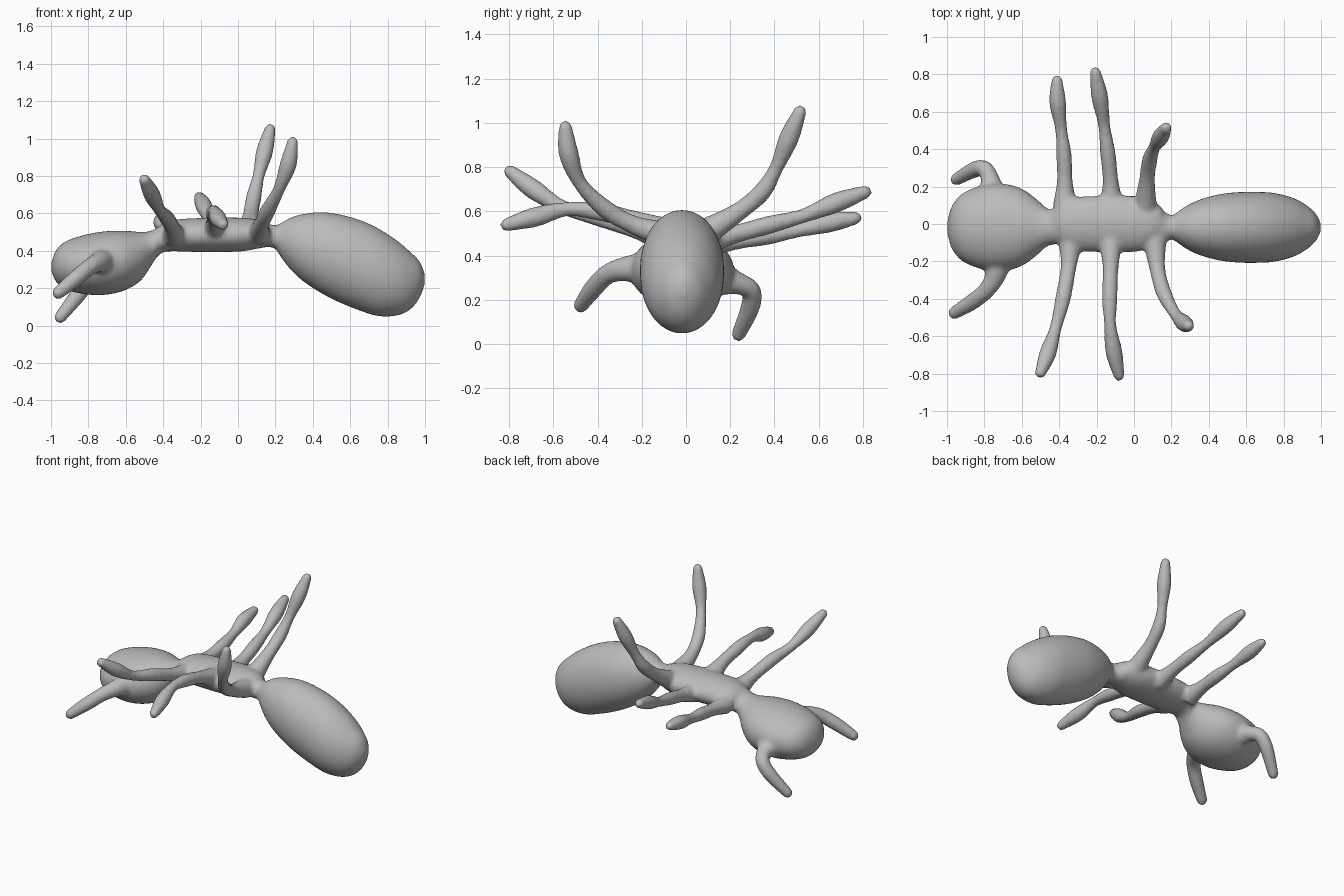
import bpy, bmesh, math
from mathutils import Vector

bm = bmesh.new()


def spline(rows, steps):
    """Catmull-Rom through rows of numbers."""
    out = []
    for i in range(len(rows) - 1):
        a, b, c, d = (rows[max(i - 1, 0)], rows[i], rows[i + 1], rows[min(i + 2, len(rows) - 1)])
        for s in range(steps):
            t = s / steps
            out.append([0.5 * (2 * q + (r - p) * t + (2 * p - 5 * q + 4 * r - u) * t * t
                               + (3 * q - p - 3 * r + u) * t ** 3)
                        for p, q, r, u in zip(a, b, c, d)])
    return out + [list(rows[-1])]


def skin(rings):
    """Join equal rings of points into a closed tube."""
    rings = [[bm.verts.new(p) for p in ring] for ring in rings]
    n = len(rings[0])
    faces = [bm.faces.new((a[i], a[(i + 1) % n], b[(i + 1) % n], b[i]))
             for a, b in zip(rings, rings[1:]) for i in range(n)]
    faces += [bm.faces.new(rings[0][::-1]), bm.faces.new(rings[-1])]
    bmesh.ops.recalc_face_normals(bm, faces=faces)


def limb(points, radii):
    """Tapered tube from root to a rounded tip."""
    path = spline([(*p, r) for p, r in zip(points, radii)], 6)
    pos = [Vector(p[:3]) for p in path]
    rad = [p[3] for p in path]
    end = (pos[-1] - pos[-2]).normalized()
    base, r0 = pos[-1].copy(), rad[-1]
    for k in range(1, 5):
        a = k * math.pi / 2 / 4.3
        pos.append(base + end * r0 * math.sin(a))
        rad.append(r0 * math.cos(a))
    rings, side = [], Vector((1, 0, 0.3))
    for i, p in enumerate(pos):
        t = (pos[min(i + 1, len(pos) - 1)] - pos[max(i - 1, 0)]).normalized()
        side = (side - t * side.dot(t)).normalized()
        up = t.cross(side)
        rings.append([p + (side * math.cos(a) + up * math.sin(a)) * rad[i]
                      for a in (j * math.tau / 14 for j in range(14))])
    skin(rings)


# Head, thorax and abdomen: x, top z, bottom z, half width
stations = [
    (-0.998, 0.335, 0.29, 0.03), (-0.98, 0.39, 0.245, 0.10), (-0.95, 0.43, 0.21, 0.15),
    (-0.9, 0.46, 0.185, 0.192), (-0.8, 0.49, 0.165, 0.228), (-0.7, 0.505, 0.165, 0.234),
    (-0.6, 0.507, 0.19, 0.207), (-0.52, 0.50, 0.24, 0.15), (-0.47, 0.505, 0.31, 0.105),
    (-0.43, 0.525, 0.37, 0.095), (-0.39, 0.55, 0.395, 0.12), (-0.33, 0.567, 0.397, 0.142),
    (-0.2, 0.575, 0.393, 0.15), (0, 0.577, 0.395, 0.15), (0.1, 0.567, 0.41, 0.122),
    (0.16, 0.545, 0.42, 0.085), (0.2, 0.537, 0.41, 0.065), (0.23, 0.548, 0.365, 0.08),
    (0.28, 0.577, 0.30, 0.115), (0.35, 0.597, 0.235, 0.148), (0.45, 0.607, 0.17, 0.176),
    (0.55, 0.593, 0.12, 0.188), (0.65, 0.565, 0.08, 0.19), (0.75, 0.52, 0.05, 0.184),
    (0.85, 0.455, 0.053, 0.158), (0.92, 0.395, 0.085, 0.12), (0.97, 0.345, 0.145, 0.076),
    (0.998, 0.28, 0.22, 0.025)]
body = []
for x, top, low, w in spline(stations, 3):
    yc = 0.0 if -0.42 < x < 0.15 else -0.018
    body.append([(x, yc + w * math.cos(a), (top + low) / 2 + (top - low) / 2 * math.sin(a))
                 for a in (j * math.tau / 40 for j in range(40))])
skin(body)

# Six legs, root to tip
leg_radii = (0.065, 0.043, 0.042, 0.033, 0.046, 0.031)
legs = [
    [(-0.34, -0.1, 0.48), (-0.35, -0.23, 0.52), (-0.38, -0.4, 0.575),
     (-0.42, -0.56, 0.62), (-0.46, -0.69, 0.70), (-0.50, -0.795, 0.78)],
    [(-0.125, -0.1, 0.51), (-0.125, -0.23, 0.56), (-0.13, -0.4, 0.60),
     (-0.127, -0.54, 0.61), (-0.108, -0.68, 0.575), (-0.08, -0.81, 0.54)],
    [(0.11, -0.08, 0.49), (0.125, -0.24, 0.54), (0.16, -0.37, 0.615),
     (0.22, -0.48, 0.73), (0.268, -0.53, 0.86), (0.292, -0.545, 0.98)],
    [(-0.37, 0.1, 0.455), (-0.37, 0.23, 0.47), (-0.375, 0.37, 0.49),
     (-0.39, 0.51, 0.515), (-0.408, 0.65, 0.55), (-0.412, 0.765, 0.57)],
    [(-0.12, 0.1, 0.47), (-0.125, 0.23, 0.50), (-0.14, 0.38, 0.54),
     (-0.16, 0.53, 0.58), (-0.183, 0.68, 0.64), (-0.207, 0.81, 0.687)],
    [(0.06, 0.08, 0.50), (0.07, 0.24, 0.60), (0.085, 0.345, 0.69),
     (0.11, 0.41, 0.80), (0.142, 0.465, 0.93), (0.172, 0.515, 1.05)]]
for leg in legs:
    limb(leg, leg_radii)

# Two bent antennae on the head
limb([(-0.72, -0.15, 0.34), (-0.74, -0.27, 0.34), (-0.79, -0.355, 0.315),
      (-0.87, -0.42, 0.25), (-0.96, -0.475, 0.175)], (0.09, 0.058, 0.046, 0.044, 0.035))
limb([(-0.76, 0.13, 0.30), (-0.768, 0.235, 0.275), (-0.80, 0.295, 0.24),
      (-0.855, 0.29, 0.165), (-0.95, 0.238, 0.045)], (0.09, 0.052, 0.045, 0.044, 0.034))

mesh = bpy.data.meshes.new("ant")
bm.to_mesh(mesh)
bm.free()
ant = bpy.data.objects.new("ant", mesh)
bpy.context.collection.objects.link(ant)

grey = bpy.data.materials.new("plain grey")
grey.diffuse_color = (0.5, 0.5, 0.5, 1)
mesh.materials.append(grey)

# Fuse the parts into one skin and soften the joints
remesh = ant.modifiers.new("fuse", 'REMESH')
remesh.mode = 'VOXEL'
remesh.voxel_size = 0.012
remesh.use_smooth_shade = True
soften = ant.modifiers.new("soften", 'SMOOTH')
soften.factor = 0.5
soften.iterations = 7
